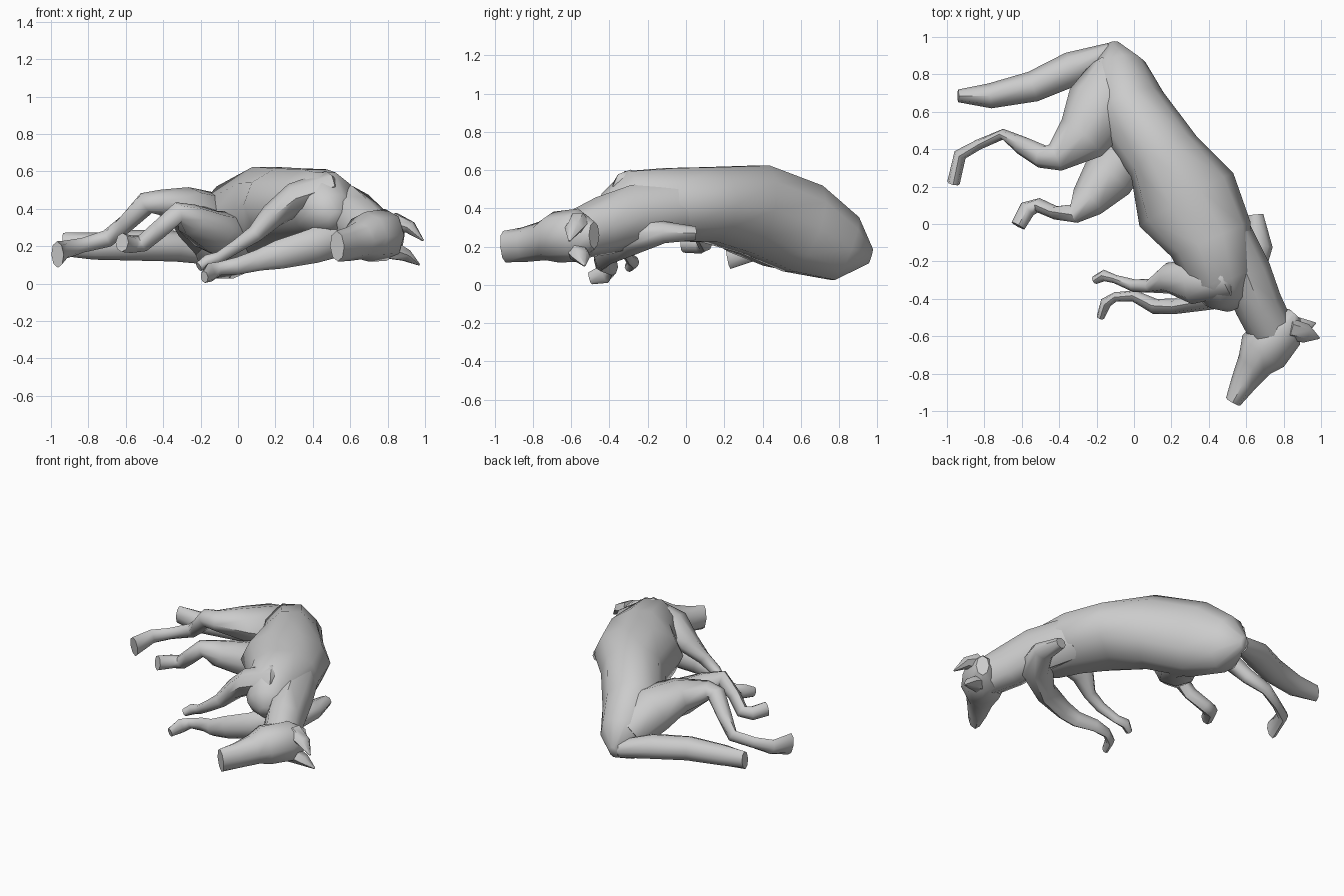
import bpy, bmesh
from math import cos, sin, tau
from mathutils import Vector


def loft(name, rings, sides=8):
    """Tube through rings of (x, y, z, horizontal radius, upright radius)."""
    pts = [Vector(r[:3]) for r in rings]
    bm = bmesh.new()
    loops = []
    for i, r in enumerate(rings):
        t = (pts[min(i + 1, len(pts) - 1)] - pts[max(i - 1, 0)]).normalized()
        u = t.cross(Vector((0, 0, 1))).normalized()
        v = u.cross(t)
        loops.append([bm.verts.new(pts[i] + u * (r[3] * 1.03 * cos(tau * k / sides))
                                   + v * (r[4] * 1.03 * sin(tau * k / sides)))
                      for k in range(sides)])
    for a, b in zip(loops, loops[1:]):
        for k in range(sides):
            n = (k + 1) % sides
            bm.faces.new((a[k], a[n], b[n], b[k]))
    bm.faces.new(loops[0][::-1])
    bm.faces.new(loops[-1])
    bmesh.ops.recalc_face_normals(bm, faces=bm.faces)
    me = bpy.data.meshes.new(name)
    bm.to_mesh(me)
    bm.free()
    ob = bpy.data.objects.new(name, me)
    bpy.context.collection.objects.link(ob)
    bpy.ops.object.select_all(action='DESELECT')
    ob.select_set(True)
    bpy.context.view_layer.objects.active = ob
    bpy.ops.object.shade_smooth_by_angle(angle=0.9)
    return ob


# Trunk lying on its side, rump to chest
loft("torso", [
    (-.11, .965, .15, .03, .04), (-.09, .83, .19, .15, .18), (-.02, .61, .295, .195, .245),
    (.16, .36, .395, .20, .24), (.28, .13, .42, .28, .20), (.41, -.08, .42, .225, .195),
    (.46, -.28, .42, .175, .18), (.50, -.38, .37, .13, .12), (.53, -.44, .34, .05, .05)], 10)

# Neck and head
loft("neck", [
    (.48, -.0, .40, .12, .15), (.60, -.26, .365, .13, .155),
    (.665, -.43, .31, .125, .15), (.74, -.58, .26, .12, .125)])
loft("head", [
    (.86, -.48, .26, .04, .07), (.79, -.56, .26, .125, .135), (.69, -.68, .25, .135, .13),
    (.645, -.75, .23, .095, .10), (.585, -.85, .21, .068, .088), (.53, -.95, .20, .042, .08)])
loft("upper_ear", [(.83, -.56, .33, .055, .055), (.92, -.585, .30, .05, .035),
                   (.99, -.61, .23, .005, .005)], 6)
loft("lower_ear", [(.82, -.57, .18, .055, .055), (.90, -.55, .15, .05, .035),
                   (.97, -.53, .10, .005, .005)], 6)

# Front legs, shoulder blade to paw
loft("upper_front_leg", [
    (.56, -.18, .46, .04, .05), (.47, -.29, .52, .10, .08), (.31, -.31, .455, .115, .085),
    (.18, -.29, .36, .08, .065), (.09, -.33, .265, .037, .045), (0, -.33, .205, .033, .035),
    (-.10, -.295, .14, .022, .03), (-.16, -.275, .12, .03, .035), (-.21, -.30, .09, .022, .025)])
loft("lower_front_leg", [
    (.65, .05, .27, .04, .035), (.665, -.11, .275, .075, .055), (.59, -.28, .27, .11, .11),
    (.40, -.40, .20, .06, .09), (.22, -.44, .155, .04, .075), (.11, -.44, .125, .04, .055),
    (0, -.385, .095, .03, .045), (-.10, -.39, .08, .025, .035), (-.15, -.42, .06, .03, .05),
    (-.18, -.50, .035, .02, .032)])

# Hind legs, hip to paw
loft("upper_hind_leg", [
    (-.10, .80, .23, .14, .14), (-.17, .63, .35, .19, .15), (-.28, .46, .41, .14, .105),
    (-.42, .355, .435, .075, .065), (-.49, .36, .43, .06, .06), (-.60, .42, .32, .048, .048),
    (-.70, .48, .24, .028, .045), (-.83, .425, .205, .027, .038), (-.93, .37, .18, .034, .048),
    (-.965, .22, .155, .033, .07)])
loft("lower_hind_leg", [
    (-.05, .76, .14, .08, .11), (.0, .44, .24, .14, .14), (-.14, .25, .28, .14, .11),
    (-.25, .12, .34, .095, .085), (-.32, .055, .38, .05, .055), (-.42, .06, .29, .035, .048),
    (-.51, .10, .215, .038, .045), (-.57, .08, .21, .045, .045), (-.62, -.01, .22, .038, .05)])

# Bushy tail
loft("tail", [
    (-.12, .92, .16, .05, .06), (-.33, .83, .20, .09, .08), (-.54, .735, .205, .08, .08),
    (-.77, .685, .20, .065, .07), (-.94, .685, .21, .033, .06)])
